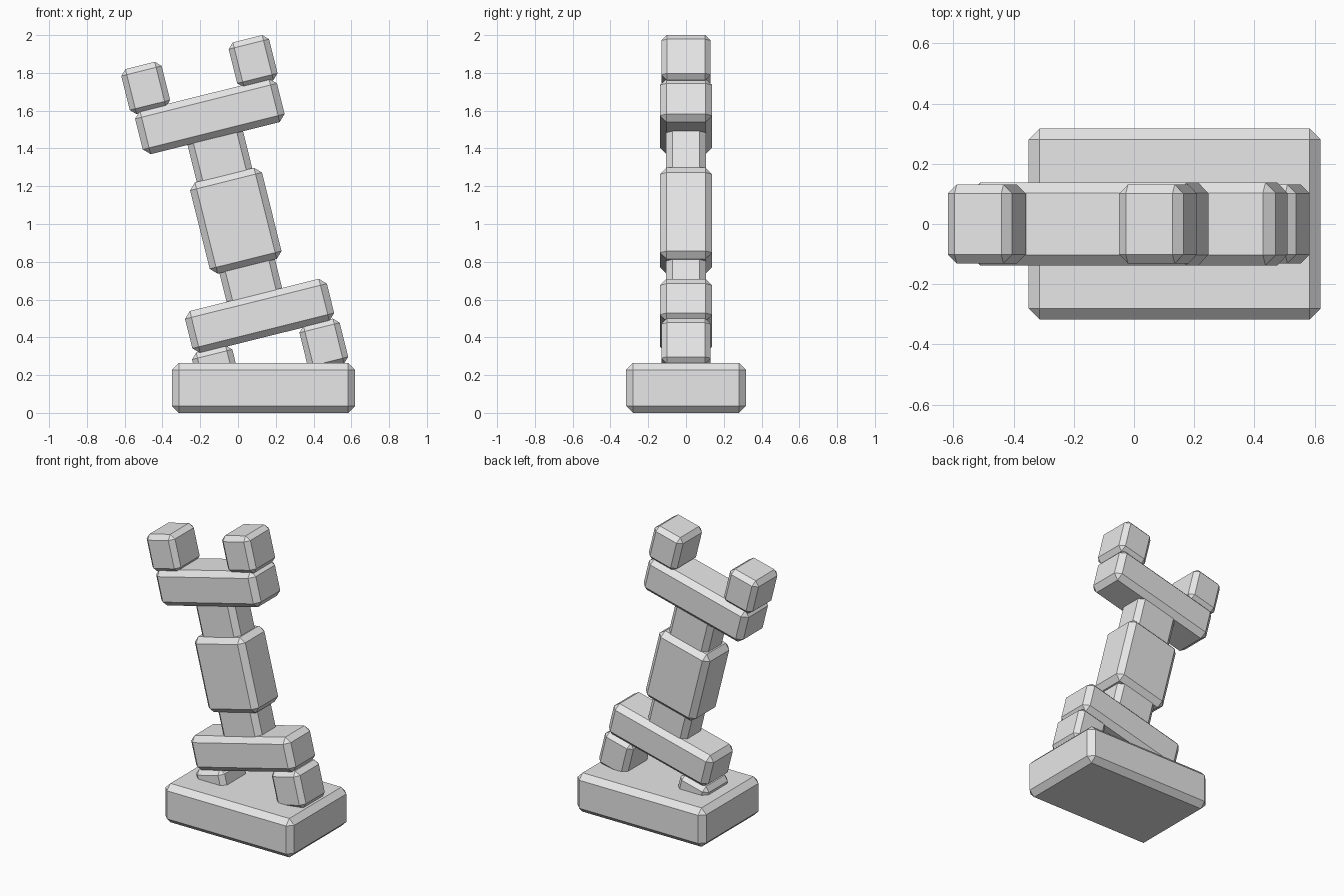
import bpy, math
from mathutils import Matrix

cube = bpy.data.objects.get("Cube")
if cube:
    bpy.data.objects.remove(cube, do_unlink=True)

stone = bpy.data.materials.new("plain_grey")
stone.use_nodes = True
grey = (0.8, 0.8, 0.8, 1)
stone.diffuse_color = grey
stone.node_tree.nodes["Principled BSDF"].inputs["Base Color"].default_value = grey

LEAN = Matrix.Rotation(math.radians(-14), 4, "Y")
AXIS = 0.235  # shaft centre line, measured in the leaning frame


def block(name, center, size, chamfer, frame=LEAN):
    """Chamfered box placed in the given frame."""
    bpy.ops.mesh.primitive_cube_add(size=1)
    ob = bpy.context.object
    ob.name = name
    ob.data.transform(Matrix.Diagonal((*size, 1)))
    ob.matrix_world = frame @ Matrix.Translation(center)
    bevel = ob.modifiers.new("chamfer", "BEVEL")
    bevel.width = chamfer
    bevel.segments = 1
    ob.data.materials.append(stone)
    return ob


# Upright plinth
block("base", (0.135, 0, 0.1325), (0.97, 0.635, 0.265), 0.037, Matrix.Identity(4))

# Leaning column
block("shaft", (AXIS, 0, 1.01), (0.303, 0.21, 1.0), 0.033)
block("shaft_collar", (AXIS, 0, 0.99), (0.392, 0.276, 0.498), 0.035)

# Crossbars, each with a pair of blocks on its outer side
for level, bar_z, bar_h, end_z in (("lower", 0.47, 0.23, 0.24), ("upper", 1.559, 0.237, 1.787)):
    block(level + "_crossbar", (AXIS, 0, bar_z), (0.774, 0.276, bar_h), 0.035)
    for side, sign in (("left", 1), ("right", -1)):
        block(f"{level}_{side}_end_block", (AXIS + sign * 0.293, 0, end_z),
              (0.22, 0.262, 0.246), 0.03)
